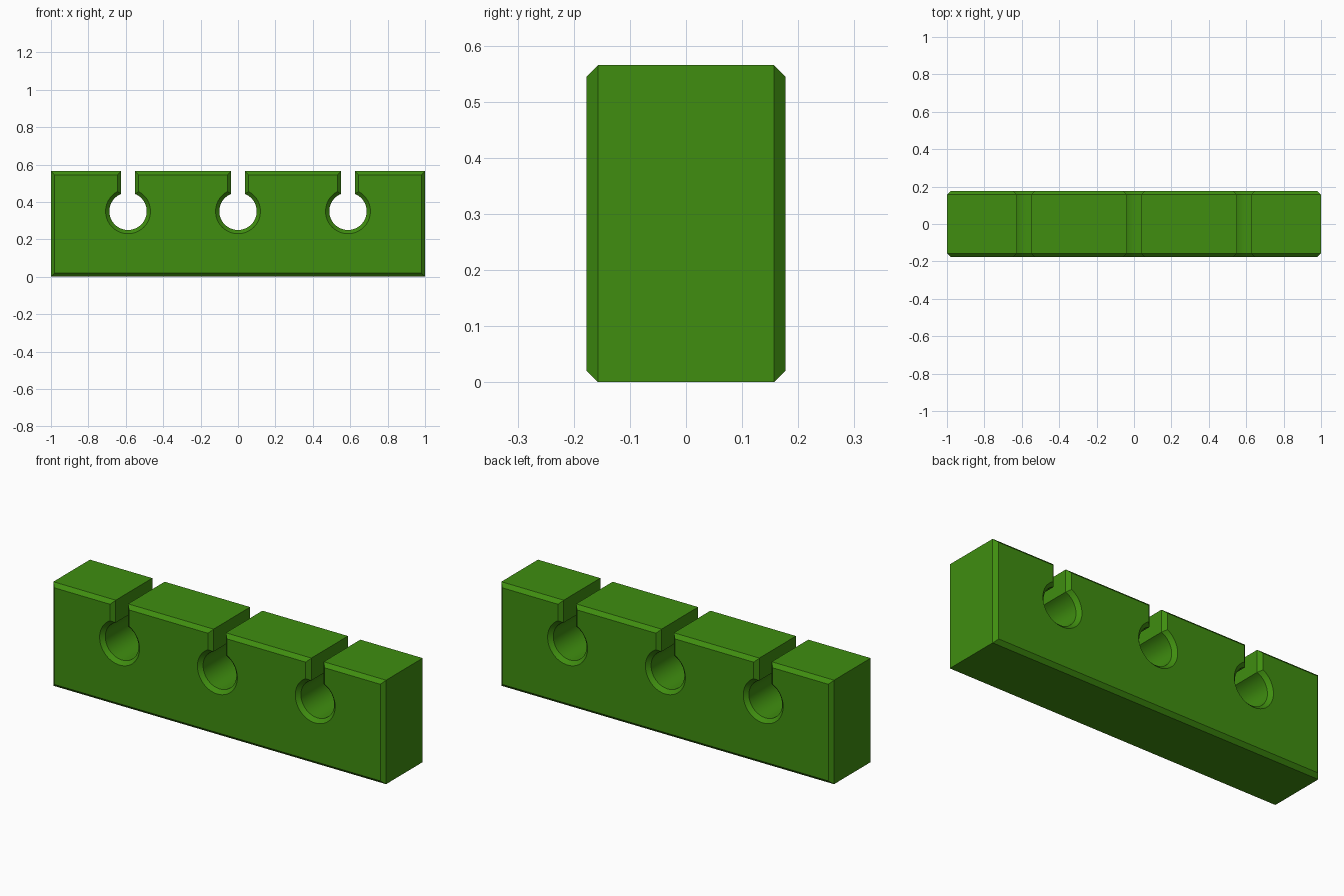
import bpy, bmesh
from math import sin, cos, asin, sqrt, pi

if "Cube" in bpy.data.objects:
    bpy.data.objects.remove(bpy.data.objects["Cube"])

LENGTH, HEIGHT, DEPTH = 2.0, 0.565, 0.354
CHAMFER = 0.02
HOLES, HOLE_Z, HOLE_R, SLOT_W = (0.588, 0.0, -0.588), 0.35, 0.10, 0.037
ARC_STEPS = 48


def profile(d):
    """Front outline (x, z), pulled inwards by d on every edge."""
    x, top = LENGTH / 2 - d, HEIGHT - d
    w, r = SLOT_W + d, HOLE_R + d
    a = asin(w / r)                     # where slot wall meets the hole
    pts = [(-x, d), (x, d), (x, top)]
    for cx in HOLES:
        pts.append((cx + w, top))
        for i in range(ARC_STEPS + 1):
            t = a + (2 * pi - 2 * a) * i / ARC_STEPS
            pts.append((cx + r * sin(t), HOLE_Z + r * cos(t)))
        pts.append((cx - w, top))
    pts.append((-x, top))
    return pts


# Block: four outlines from front to back, chamfered at both faces
bm = bmesh.new()
h = DEPTH / 2
rings = []
for y, d in ((-h, CHAMFER), (-h + CHAMFER, 0), (h - CHAMFER, 0), (h, CHAMFER)):
    rings.append([bm.verts.new((x, y, z)) for x, z in profile(d)])
n = len(rings[0])
for r0, r1 in zip(rings, rings[1:]):
    for i in range(n):
        j = (i + 1) % n
        bm.faces.new((r0[i], r0[j], r1[j], r1[i]))
caps = [bm.faces.new(rings[0]), bm.faces.new(rings[-1])]
bmesh.ops.recalc_face_normals(bm, faces=bm.faces)
bmesh.ops.triangulate(bm, faces=caps)

mesh = bpy.data.meshes.new("cable_holder_block")
bm.to_mesh(mesh)
bm.free()
block = bpy.data.objects.new("cable_holder_block", mesh)
bpy.context.collection.objects.link(block)

# Green plastic
mat = bpy.data.materials.new("green_plastic")
mat.diffuse_color = (0.05, 0.27, 0.005, 1)
mat.use_nodes = True
mat.node_tree.nodes["Principled BSDF"].inputs["Base Color"].default_value = mat.diffuse_color
mesh.materials.append(mat)

# Smooth hole walls, crisp edges
bpy.context.view_layer.objects.active = block
block.select_set(True)
bpy.ops.object.shade_smooth_by_angle(angle=pi / 6)
